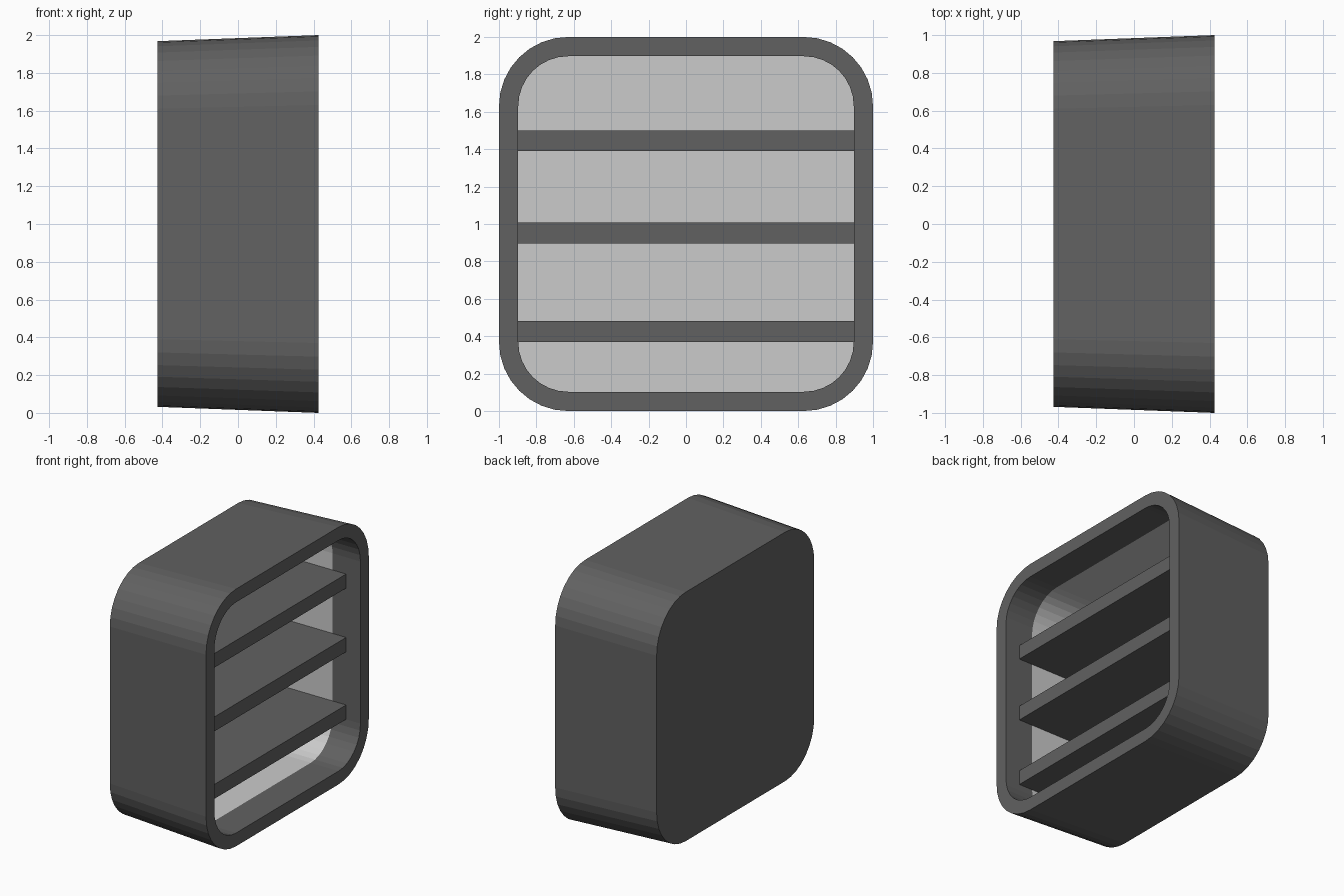
import bpy, bmesh, math

if "Cube" in bpy.data.objects:
    bpy.data.objects.remove(bpy.data.objects["Cube"])

HALF_DEPTH = 0.425


def material(name, v):
    m = bpy.data.materials.new(name)
    m.diffuse_color = (v, v, v, 1)
    m.use_nodes = True
    m.node_tree.nodes["Principled BSDF"].inputs["Base Color"].default_value = m.diffuse_color
    return m


dark = material("dark_grey", 0.12)
light = material("light_grey", 0.6)


def ring(x, half, radius, segs=8):
    """Rounded square in the plane at x, centred on z = 1."""
    pts = []
    c = half - radius
    for q, (sy, sz) in enumerate(((1, 1), (-1, 1), (-1, -1), (1, -1))):
        for i in range(segs + 1):
            a = math.radians(90) * (q + i / segs)
            pts.append((x, sy * c + radius * math.cos(a), 1 + sz * c + radius * math.sin(a)))
    return pts


def finish(bm, name, mats):
    bmesh.ops.recalc_face_normals(bm, faces=bm.faces)
    me = bpy.data.meshes.new(name)
    bm.to_mesh(me)
    bm.free()
    for m in mats:
        me.materials.append(m)
    ob = bpy.data.objects.new(name, me)
    bpy.context.collection.objects.link(ob)
    return ob


# Case: tapered outer shell, front rim, dark lip, then the lighter interior
bm = bmesh.new()
sections = [(-HALF_DEPTH, 0.968, 0.358), (HALF_DEPTH, 1.0, 0.37),
            (HALF_DEPTH, 0.897, 0.267), (0.185, 0.897, 0.267),
            (-0.325, 0.897, 0.267)]
rings = [[bm.verts.new(p) for p in ring(*s)] for s in sections]
bm.faces.new(rings[0])
for k, (a, b) in enumerate(zip(rings, rings[1:])):
    for i in range(len(a)):
        j = (i + 1) % len(a)
        f = bm.faces.new((a[i], a[j], b[j], b[i]))
        f.material_index = 1 if k == 3 else 0
bm.faces.new(rings[-1]).material_index = 1
finish(bm, "case", [dark, light])

# Shelves: three horizontal boards, set back from the rim
for n, (z0, z1) in enumerate(((0.37, 0.482), (0.895, 1.007), (1.39, 1.5))):
    bm = bmesh.new()
    bmesh.ops.create_cube(bm, size=1)
    x0, x1 = -0.325, 0.302
    for v in bm.verts:
        v.co = ((x0 + x1) / 2 + v.co.x * (x1 - x0), v.co.y * 1.794,
                (z0 + z1) / 2 + v.co.z * (z1 - z0))
    finish(bm, f"shelf_{n + 1}", [dark])
